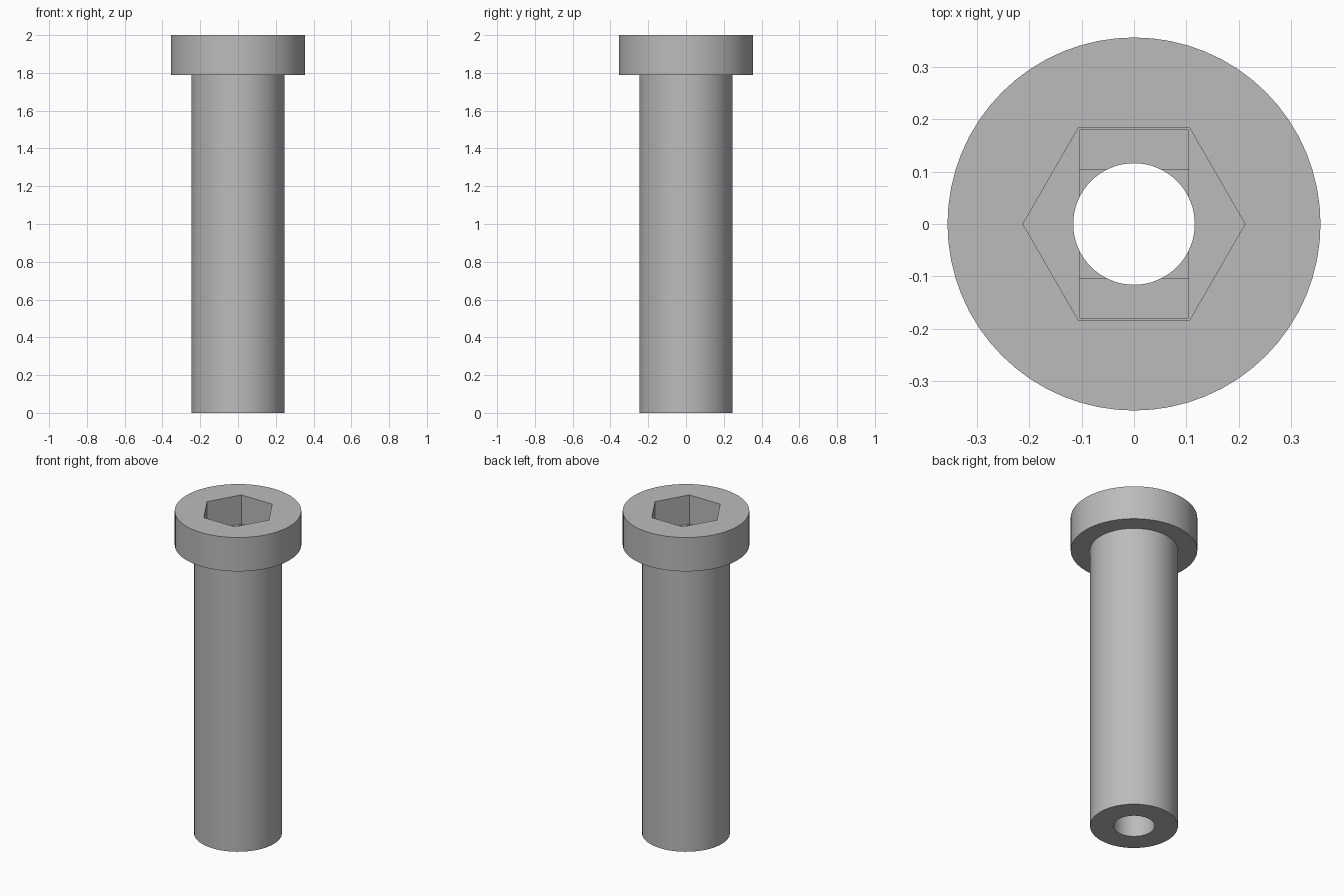
import bpy, bmesh, math

if "Cube" in bpy.data.objects:
    bpy.data.objects.remove(bpy.data.objects["Cube"])

SEG = 64
grey = bpy.data.materials.new("plain grey")
grey.diffuse_color = (0.5, 0.5, 0.5, 1)
grey.use_nodes = True
grey.node_tree.nodes["Principled BSDF"].inputs["Base Color"].default_value = grey.diffuse_color


def prism(name, points, z0, z1):
    """Extrude a closed outline from z0 to z1."""
    bm = bmesh.new()
    face = bm.faces.new([bm.verts.new((x, y, z0)) for x, y in points])
    ext = bmesh.ops.extrude_face_region(bm, geom=[face])
    tops = [g for g in ext["geom"] if isinstance(g, bmesh.types.BMVert)]
    bmesh.ops.translate(bm, verts=tops, vec=(0, 0, z1 - z0))
    bmesh.ops.recalc_face_normals(bm, faces=bm.faces)
    mesh = bpy.data.meshes.new(name)
    bm.to_mesh(mesh)
    bm.free()
    mesh.materials.append(grey)
    obj = bpy.data.objects.new(name, mesh)
    bpy.context.collection.objects.link(obj)
    return obj


def ring(r, n):
    return [(r * math.cos(2 * math.pi * i / n), r * math.sin(2 * math.pi * i / n)) for i in range(n)]


def rect(x, y):
    return [(-x, -y), (x, -y), (x, y), (-x, y)]


# Shaft and head turned as one solid
profile = [(0, 0), (0.247, 0), (0.247, 1.79), (0.356, 1.79), (0.356, 2), (0, 2)]
bm = bmesh.new()
verts = [bm.verts.new((r, 0, z)) for r, z in profile]
edges = [bm.edges.new(p) for p in zip(verts, verts[1:])]
bmesh.ops.spin(bm, geom=verts + edges, cent=(0, 0, 0), axis=(0, 0, 1),
               angle=2 * math.pi, steps=SEG, use_duplicate=False)
bmesh.ops.remove_doubles(bm, verts=bm.verts, dist=0.0005)
# Merge the end fans into single flat caps
bmesh.ops.dissolve_limit(bm, angle_limit=0.01, verts=bm.verts, edges=bm.edges)
bmesh.ops.recalc_face_normals(bm, faces=bm.faces)
mesh = bpy.data.meshes.new("hollow_bolt")
bm.to_mesh(mesh)
bm.free()
mesh.materials.append(grey)
bolt = bpy.data.objects.new("hollow_bolt", mesh)
bpy.context.collection.objects.link(bolt)

# Hex socket, two bridging steps below it, and the through bore
cutters = [
    prism("hex_socket_cutter", ring(0.212, 6), 1.82, 2.1),
    prism("slot_step_cutter", rect(0.104, 0.179), 1.803, 2.1),
    prism("square_step_cutter", rect(0.104, 0.104), 1.786, 2.1),
    prism("bore_cutter", ring(0.116, SEG), -0.1, 2.1),
]
bpy.context.view_layer.objects.active = bolt
bolt.select_set(True)
for cutter in cutters:
    cutter.hide_render = True
    mod = bolt.modifiers.new(cutter.name, "BOOLEAN")
    mod.operation = "DIFFERENCE"
    mod.solver = "EXACT"
    mod.object = cutter
    bpy.ops.object.modifier_apply(modifier=mod.name)
for cutter in cutters:
    bpy.data.objects.remove(cutter)

bpy.ops.object.shade_smooth_by_angle(angle=math.radians(30))
